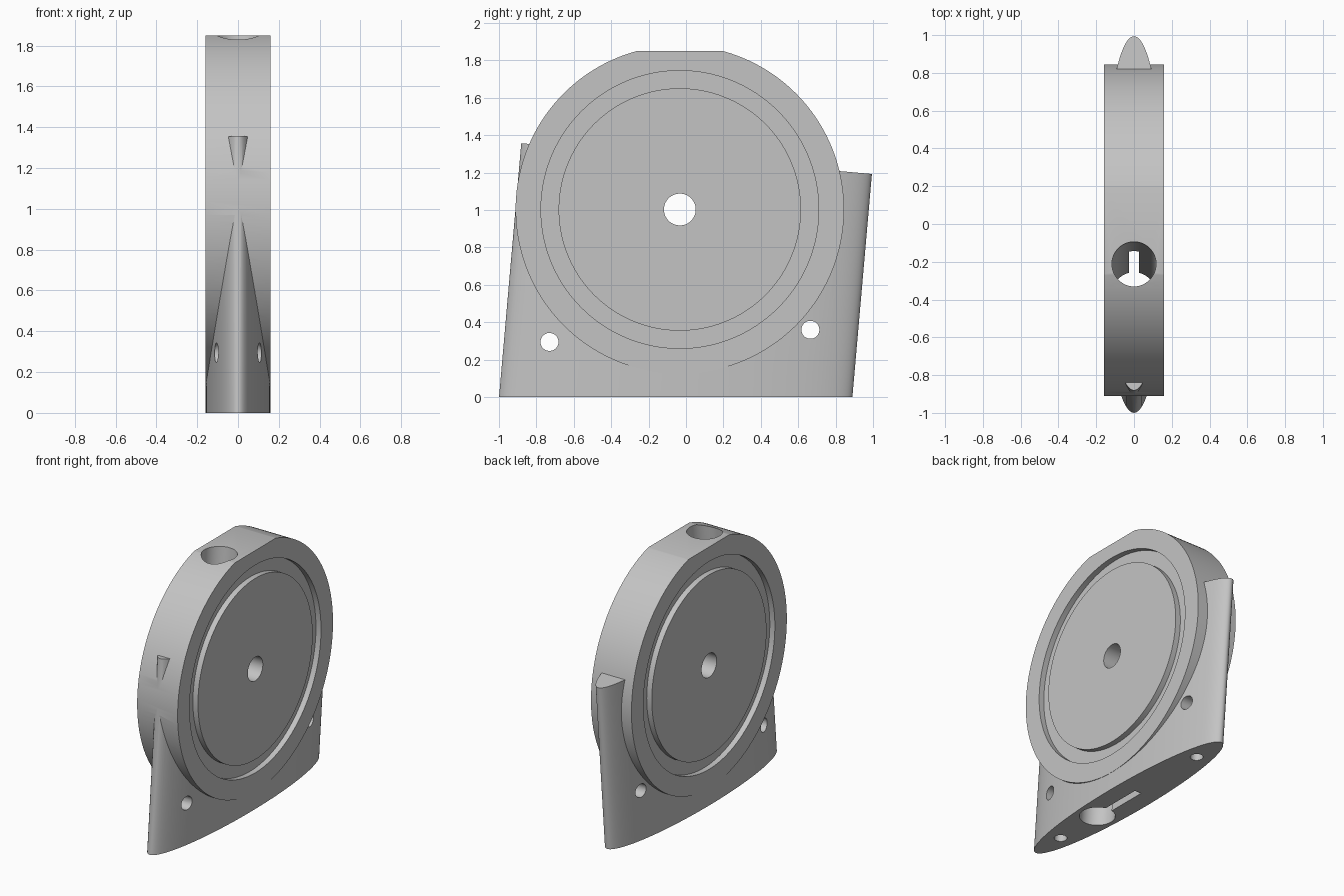
import bpy, bmesh, math
from mathutils import Matrix, Vector

if "Cube" in bpy.data.objects:
    bpy.data.objects.remove(bpy.data.objects["Cube"], do_unlink=True)

DISC = Vector((0, -0.033, 1.003))   # centre of the round case
HALF = 0.16                         # half thickness of the case
# Frame of the raked foot: origin on the ground, leaning back five degrees
RAKE = Matrix.Translation((0, -0.055, 0)) @ Matrix.Rotation(math.radians(-5), 4, "X")
ACROSS = Matrix.Rotation(math.radians(90), 4, "Y")


def make(name, bm):
    bmesh.ops.recalc_face_normals(bm, faces=bm.faces)
    mesh = bpy.data.meshes.new(name)
    bm.to_mesh(mesh)
    bm.free()
    obj = bpy.data.objects.new(name, mesh)
    bpy.context.collection.objects.link(obj)
    return obj


def cylinder(name, radius, depth, matrix, segments=64):
    bm = bmesh.new()
    bmesh.ops.create_cone(bm, cap_ends=True, segments=segments, radius1=radius,
                          radius2=radius, depth=depth, matrix=matrix)
    return make(name, bm)


def box(name, size, matrix):
    bm = bmesh.new()
    bmesh.ops.create_cube(bm, size=1, matrix=matrix @ Matrix.Diagonal((*size, 1)))
    return make(name, bm)


def ring(name, inner, outer, depth, centre, segments=160):
    bm = bmesh.new()
    loops = []
    for r, x in ((inner, -depth), (outer, -depth), (outer, depth), (inner, depth)):
        angles = [2 * math.pi * i / segments for i in range(segments)]
        loops.append([bm.verts.new(centre + Vector((x, r * math.cos(a), r * math.sin(a))))
                      for a in angles])
    for k in range(4):
        a, b = loops[k], loops[(k + 1) % 4]
        for i in range(segments):
            j = (i + 1) % segments
            bm.faces.new((a[i], a[j], b[j], b[i]))
    return make(name, bm)


def combine(target, other, operation):
    other.hide_render = True
    mod = target.modifiers.new(operation.lower(), "BOOLEAN")
    mod.operation = operation
    mod.solver = "EXACT"
    mod.object = other
    bpy.context.view_layer.objects.active = target
    bpy.ops.object.modifier_apply(modifier=mod.name)
    bpy.data.objects.remove(other, do_unlink=True)


def at(y, z):
    return Matrix.Translation((0, y, z))


# Round case joined to the raked elliptical foot
body = cylinder("round_case_on_raked_foot", 0.878, 2 * HALF,
                Matrix.Translation(DISC) @ ACROSS, 160)
low, high = -0.2, 1.28
foot_shape = Matrix.Diagonal((0.1585, 0.941, 1, 1))
foot = cylinder("foot", 1, high - low, RAKE @ at(0, (low + high) / 2) @ foot_shape, 128)
combine(body, foot, "UNION")

# Flat underside and flat top
for name, z in (("ground_cut", -0.5), ("top_cut", 2.35)):
    combine(body, box(name, (3, 3, 1), at(0, z)), "DIFFERENCE")

# Round groove on both faces
for side in (-1, 1):
    groove = ring("groove", 0.648, 0.7425, 0.04, DISC + Vector((side * HALF, 0, 0)))
    combine(body, groove, "DIFFERENCE")

# Shaft hole and the two cross holes through the foot
for y, z, r in ((DISC.y, DISC.z, 0.085), (-0.73, 0.295, 0.048), (0.665, 0.36, 0.048)):
    combine(body, cylinder("cross_hole", r, 1, at(y, z) @ ACROSS), "DIFFERENCE")

# Raked bore from top to bottom, with a slot behind it
combine(body, cylinder("bore", 0.117, 3, RAKE @ at(-0.317, 1)), "DIFFERENCE")
combine(body, box("slot", (0.052, 0.4, 1.47), RAKE @ at(-0.105, 0.535)), "DIFFERENCE")

# Blind bolt holes in the underside
for y in (-0.69, 0.69):
    combine(body, cylinder("bolt_hole", 0.042, 0.72, RAKE @ at(y, 0), 32), "DIFFERENCE")

# Plain grey finish
grey = bpy.data.materials.new("plain_grey")
grey.use_nodes = True
colour = (0.55, 0.55, 0.55, 1)
grey.diffuse_color = colour
grey.node_tree.nodes["Principled BSDF"].inputs["Base Color"].default_value = colour
body.data.materials.clear()
body.data.materials.append(grey)

bpy.ops.object.select_all(action="DESELECT")
body.select_set(True)
bpy.context.view_layer.objects.active = body
bpy.ops.object.shade_smooth_by_angle(angle=math.radians(25))
